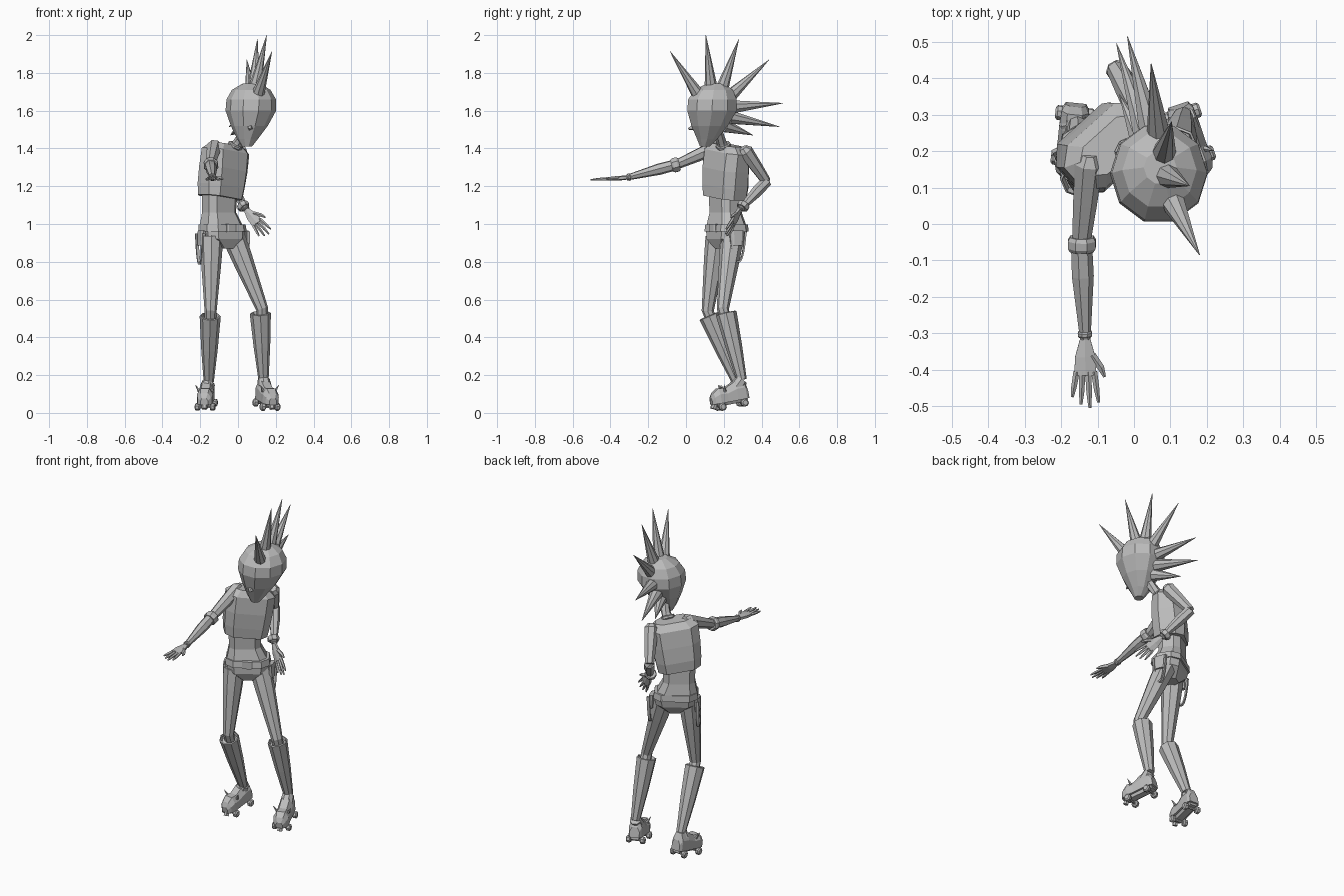
import bpy, bmesh, math
from mathutils import Vector, Matrix

if "Cube" in bpy.data.objects:
    bpy.data.objects.remove(bpy.data.objects["Cube"])

grey = bpy.data.materials.new("plain grey")
grey.use_nodes = True
grey.diffuse_color = (0.5, 0.5, 0.5, 1)
grey.node_tree.nodes["Principled BSDF"].inputs["Base Color"].default_value = (0.5, 0.5, 0.5, 1)


def loft(name, rings):
    """Skin a list of equal-length point rings, capped at both ends."""
    bm = bmesh.new()
    loops = [[bm.verts.new(p) for p in ring] for ring in rings]
    n = len(loops[0])
    for a, b in zip(loops, loops[1:]):
        for i in range(n):
            j = (i + 1) % n
            bm.faces.new((a[i], a[j], b[j], b[i]))
    bm.faces.new(loops[0])
    bm.faces.new(loops[-1])
    bmesh.ops.recalc_face_normals(bm, faces=bm.faces)
    mesh = bpy.data.meshes.new(name)
    bm.to_mesh(mesh)
    bm.free()
    mesh.materials.append(grey)
    obj = bpy.data.objects.new(name, mesh)
    bpy.context.collection.objects.link(obj)
    return obj


def limb(name, path, sides=7, axis=None):
    """Tapered tube through (point, radius) pairs."""
    pts = [Vector(p) for p, r in path]
    rings = []
    for i, (p, r) in enumerate(path):
        d = axis or (pts[min(i + 1, len(pts) - 1)] - pts[max(i - 1, 0)])
        d = Vector(d).normalized()
        u = d.cross(Vector((0.31, 0.2, 0.93)) if abs(d.z) < 0.8 else Vector((0, 1, 0))).normalized()
        v = d.cross(u)
        angles = [math.tau * k / sides for k in range(sides)]
        rings.append([pts[i] + r * (u * math.cos(t) + v * math.sin(t)) for t in angles])
    return loft(name, rings)


def body(name, degrees, sections, tilt=0):
    """Chamfered-box trunk turned about z; sections are (x, y, z, half width, half depth)."""
    turn = Matrix.Rotation(math.radians(degrees), 3, 'Z')
    outline = [(1, -.5), (1, .5), (.65, 1), (-.65, 1), (-1, .5), (-1, -.5), (-.65, -1), (.65, -1)]
    rings = []
    for x, y, z, w, d in sections:
        rings.append([Vector((x, y, z)) + turn @ Vector((a * w, b * d, a * w * tilt)) for a, b in outline])
    return loft(name, rings)


def band(name, a, b, r):
    """Short raised cuff between two points."""
    a, b = Vector(a), Vector(b)
    return limb(name, [(a, r * .85), (a.lerp(b, .25), r), (a.lerp(b, .75), r), (b, r * .85)], 8, b - a)


# Head, nose and neck
profile = [(.048, .100, 1.41, .026), (.050, .112, 1.45, .055), (.060, .125, 1.52, .098),
           (.068, .138, 1.60, .134), (.070, .140, 1.66, .131), (.070, .148, 1.71, .102),
           (.072, .155, 1.745, .045)]
loft("head", [[(x + r * math.cos(k * math.tau / 10), y + r * 1.03 * math.sin(k * math.tau / 10), z)
               for k in range(10)] for x, y, z, r in profile])
limb("nose", [((.064, .05, 1.515), .024), ((.066, .012, 1.503), .004)], 4)
limb("neck", [((-.03, .205, 1.38), .036), ((0, .19, 1.43), .027), ((.045, .16, 1.50), .03)])
band("neck_collar", (-.02, .2, 1.405), (-.01, .195, 1.425), .04)

# Crest of hair spikes
spikes = [((.10, .075, 1.67), (.18, -.085, 1.915)), ((.085, .135, 1.70), (.152, .105, 2.0)),
          ((.08, .185, 1.70), (.103, .28, 1.98)), ((.07, .225, 1.67), (.047, .44, 1.87)),
          ((.05, .245, 1.62), (-.018, .514, 1.64)), ((.035, .235, 1.565), (-.048, .495, 1.515)),
          ((.03, .205, 1.52), (-.04, .355, 1.47))]
for base, tip in spikes:
    limb("hair_spike", [(base, .037), (tip, .001)], 8)

# Trunk
body("torso", 42, [(-.095, .205, 1.14, .118, .085), (-.09, .208, 1.20, .126, .09),
                   (-.078, .21, 1.29, .132, .088), (-.066, .215, 1.385, .134, .078),
                   (-.06, .215, 1.42, .095, .05)], -.14)
body("waist", 35, [(-.1, .205, 1.2, .09, .065), (-.1, .21, 1.06, .088, .064),
                   (-.085, .215, .97, .12, .082)])
body("belt", 32, [(-.082, .215, .96, .124, .088), (-.084, .215, .998, .12, .084)])
body("pelvis", 32, [(-.082, .215, .965, .118, .08), (-.08, .212, .92, .112, .076),
                    (-.075, .21, .87, .04, .05)])
body("belt_buckle", 32, [(-.037, .145, .957, .03, .012), (-.037, .145, 1.0, .03, .012)])


# Strap loops and pouches hanging from the belt
def strap(name, centre, heading):
    c, h = Vector(centre), Vector(heading).normalized()
    out = Vector((h.y, -h.x, 0))
    rings = []
    for k in range(17):
        t = math.pi * (k / 16 + 1)
        mid = c + h * .04 * math.cos(t) + Vector((0, 0, .06 * math.sin(t)))
        mid.z += .1 * abs(math.cos(t)) ** 3
        rad = h * math.cos(t) + Vector((0, 0, math.sin(t)))
        rings.append([mid + rad * a + out * b for a, b in
                      ((.005, .008), (.005, -.008), (-.005, -.008), (-.005, .008))])
    loft(name, rings)


strap("left_strap", (.045, .275, .86), (-.25, 1, 0))
strap("right_strap", (-.2, .165, .85), (-.5, 1, 0))
body("left_pouch", -70, [(.04, .272, .885, .03, .013), (.035, .27, .965, .034, .015)])
body("right_pouch", 115, [(-.195, .165, .885, .03, .013), (-.19, .165, .965, .034, .015)])


# Legs, knee-high socks and skates
def boot(side, ankle, centre, heading):
    h = Vector(heading).normalized()
    w = Vector((-h.y, h.x, 0))
    h = (h + Vector((0, 0, -.18))).normalized()
    up = h.cross(w)
    c = Vector(centre)

    def at(s, t, z):
        return c + h * s + w * t + up * z

    outline = [(-1, 0), (1, 0), (1, .6), (.55, 1), (-.55, 1), (-1, .6)]
    shoe = [(-.1, .028, .06), (-.085, .037, .1), (-.035, .04, .1), (.02, .04, .075),
            (.06, .043, .08), (.09, .036, .06), (.105, .02, .035)]
    loft(side + "_boot", [[at(s, a * k, .035 + b * z) for a, b in outline] for s, k, z in shoe])
    limb(side + "_boot_ankle", [(at(-.045, 0, .1), .038), (ankle, .033)], 8)
    loft(side + "_skate_plate", [[at(s, t, z) for t, z in ((-.02, .02), (.02, .02), (.03, .04), (-.03, .04))]
                                 for s in (-.09, .08)])
    for s in (-.065, .06):
        limb(side + "_axle", [(at(s, -.04, .016), .007), (at(s, .04, .016), .007)], 6)
        for t in (-.04, .04):
            limb(side + "_wheel", [(at(s, t + e, .016), r) for e, r in
                                   ((-.014, .014), (-.008, .021), (.008, .021), (.014, .014))], 8)
    for t in (-1, 1):
        limb(side + "_boot_stud", [(at(.03, t * .033, .095), .009), (at(.035, t * .052, .13), .001)], 5)
    limb(side + "_toe_stop", [(at(.085, 0, .04), .014), (at(.1, 0, .012), .016)], 6)


legs = [("left", (-.022, .245, .93), (.128, .195, .55), (.118, .212, .53), (.135, .295, .175),
         (.15, .24, .027), (.33, -1, 0)),
        ("right", (-.14, .165, .93), (-.145, .115, .54), (-.147, .122, .515), (-.155, .27, .165),
         (-.168, .24, .027), (-.1, -1, 0))]
for side, hip, knee, top, ankle, foot, heading in legs:
    hip, knee, top, ankle = map(Vector, (hip, knee, top, ankle))
    limb(side + "_thigh", [(hip, .062), (hip.lerp(knee, .3), .055), (knee, .032),
                           (knee.lerp(ankle, .15), .03)], 8)
    inner = top.lerp(ankle, .05)
    limb(side + "_sock", [(inner, .044), (top, .05), (top.lerp(ankle, .01), .056),
                          (top.lerp(ankle, .5), .044), (ankle, .027)], 8, ankle - top)
    boot(side, ankle, foot, heading)


# Arms and hands
def hand(side, wrist, direction, across):
    d = Vector(direction).normalized()
    a = Vector(across)
    a = (a - d * a.dot(d)).normalized()
    n, o = d.cross(a), Vector(wrist)
    corners = [(1, .6), (1, -.6), (0, -1), (-1, -.6), (-1, .6), (0, 1)]
    loft(side + "_palm", [[o + d * s + a * w * x + n * t * y for x, y in corners]
                          for s, w, t in ((0, .014, .012), (.05, .028, .012), (.1, .03, .009))])
    for k, length in enumerate((.085, .1, .09, .07)):
        off = .024 - .016 * k
        root = o + d * .09 + a * off
        tip = root + d * length + a * off * .5
        limb(side + "_finger", [(root, .009), (root.lerp(tip, .6), .008), (tip, .004)], 5)
    base = o + d * .045 + a * .018
    limb(side + "_thumb", [(base, .012), (base + d * .035 + a * .025, .01),
                           (base + d * .06 + a * .035, .004)], 5)


arms = [("left", (.015, .315, 1.385), (-.05, .425, 1.225), (.045, .285, 1.075), (.105, -.07, -.13), (1, -.2, .8)),
        ("right", (-.125, .165, 1.41), (-.145, -.05, 1.315), (-.134, -.315, 1.245), (.005, -1, -.06), (1, 0, 0))]
for side, shoulder, elbow, wrist, point, across in arms:
    s, e, w = map(Vector, (shoulder, elbow, wrist))
    limb(side + "_upper_arm", [(s - (e - s) * .12, .022), (s, .04), (s.lerp(e, .5), .034), (e, .026)])
    limb(side + "_forearm", [(e + (s - e) * .06, .024), (e, .03), (e.lerp(w, .35), .031), (w, .015)])
    hand(side, w, point, across)
    band(side + "_wrist_band", w.lerp(e, .02), w.lerp(e, .08), .021)
band("right_elbow_band", (-.143, -.035, 1.318), (-.143, -.075, 1.308), .041)
band("left_bracelet", (.02, .31, 1.105), (.035, .295, 1.085), .034)
